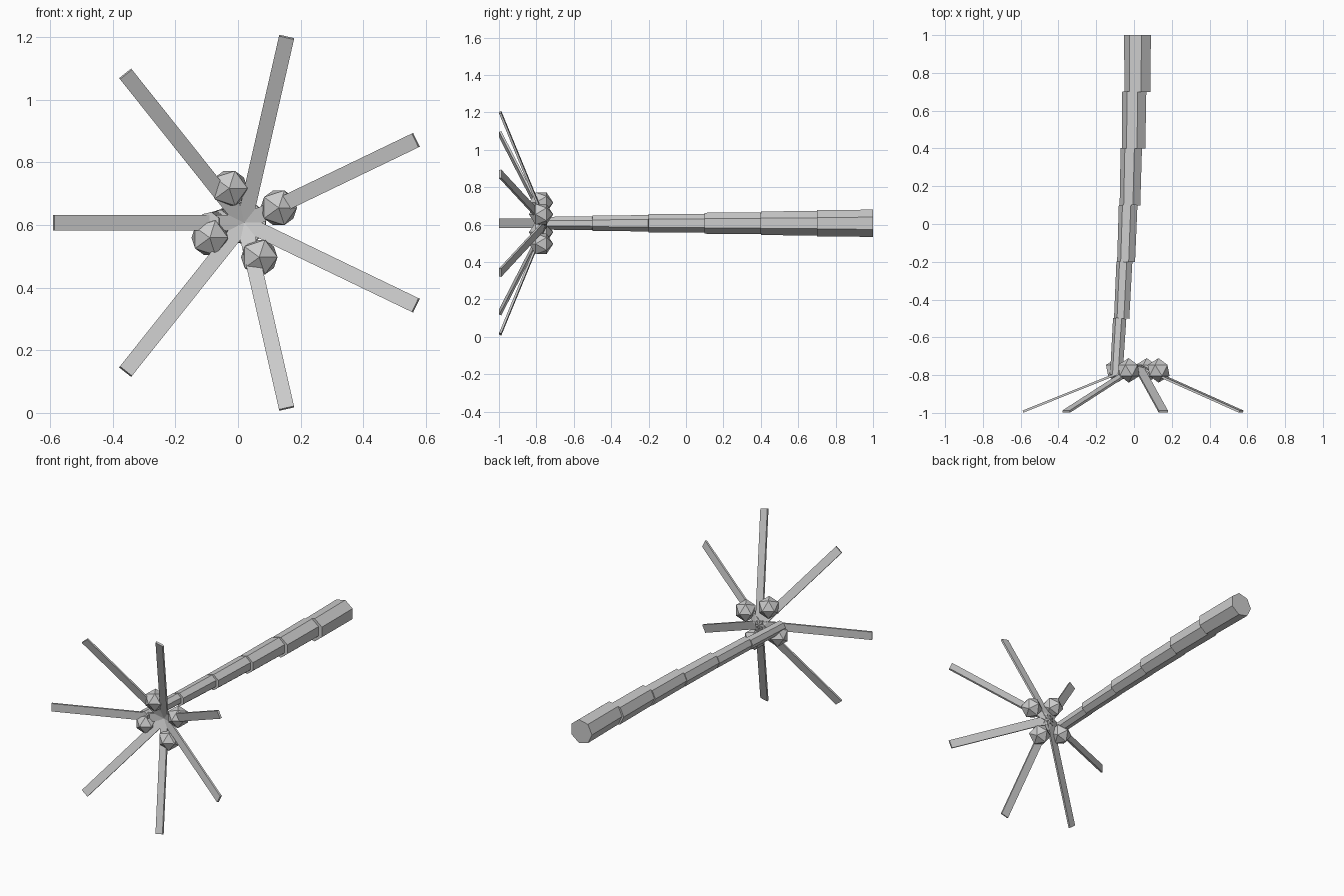
import bpy, math
from mathutils import Vector, Matrix

if "Cube" in bpy.data.objects:
    bpy.data.objects.remove(bpy.data.objects["Cube"])

CX, CZ = 0.02, 0.607   # middle of the crown


def tilt_point(obj, origin, axis_x, axis_y, axis_z):
    m = Matrix((axis_x, axis_y, axis_z)).transposed().to_4x4()
    m.translation = origin
    obj.data.transform(m)


# Trunk: stepped seven-sided segments, drifting sideways and thinning
mids = [0.022, 0.003, -0.015, -0.034, -0.056, -0.083]
for i, x in enumerate(mids):
    r = 0.0745 - 0.0075 * i
    bpy.ops.mesh.primitive_cone_add(vertices=7, radius1=r, radius2=r - 0.002, depth=0.3)
    seg = bpy.context.object
    seg.name = f"trunk_segment_{i + 1}"
    a = 0.012 * i
    d = Vector((-math.sin(a), -math.cos(a), 0))
    side = Vector((0, 0, 1))
    flat = side.cross(d)
    # one corner of the heptagon points to -x
    tilt_point(seg, (x, 0.85 - 0.3 * i, CZ), side, d.cross(side), d)
    if i == 0:
        print([tuple(v.co) for v in seg.data.vertices][:7])

# Leaves: seven thin straight blades sloping forward
for i in range(7):
    a = math.pi + i * math.tau / 7
    radial = Vector((math.cos(a), 0, math.sin(a)))
    out = (radial * 0.61 + Vector((0, -0.245, 0))).normalized()
    across = Vector((0, 1, 0)).cross(radial)
    bpy.ops.mesh.primitive_cube_add(size=1)
    leaf = bpy.context.object
    leaf.name = f"leaf_{i + 1}"
    leaf.data.transform(Matrix.Diagonal((0.655, 0.049, 0.012, 1)))
    tilt_point(leaf, Vector((CX, -0.749, CZ)) + out * 0.3275,
               out, across, out.cross(across))

# Coconuts: four low-poly balls around the trunk top
for i in range(4):
    a = math.radians(23.5 + 90 * i)
    bpy.ops.mesh.primitive_ico_sphere_add(subdivisions=1, radius=0.065)
    nut = bpy.context.object
    nut.name = f"coconut_{i + 1}"
    tilt_point(nut, (CX + 0.12 * math.cos(a), -0.775, CZ + 0.12 * math.sin(a)),
               Vector((1, 0, 0)), Vector((0, 0, 1)), Vector((0, -1, 0)))
